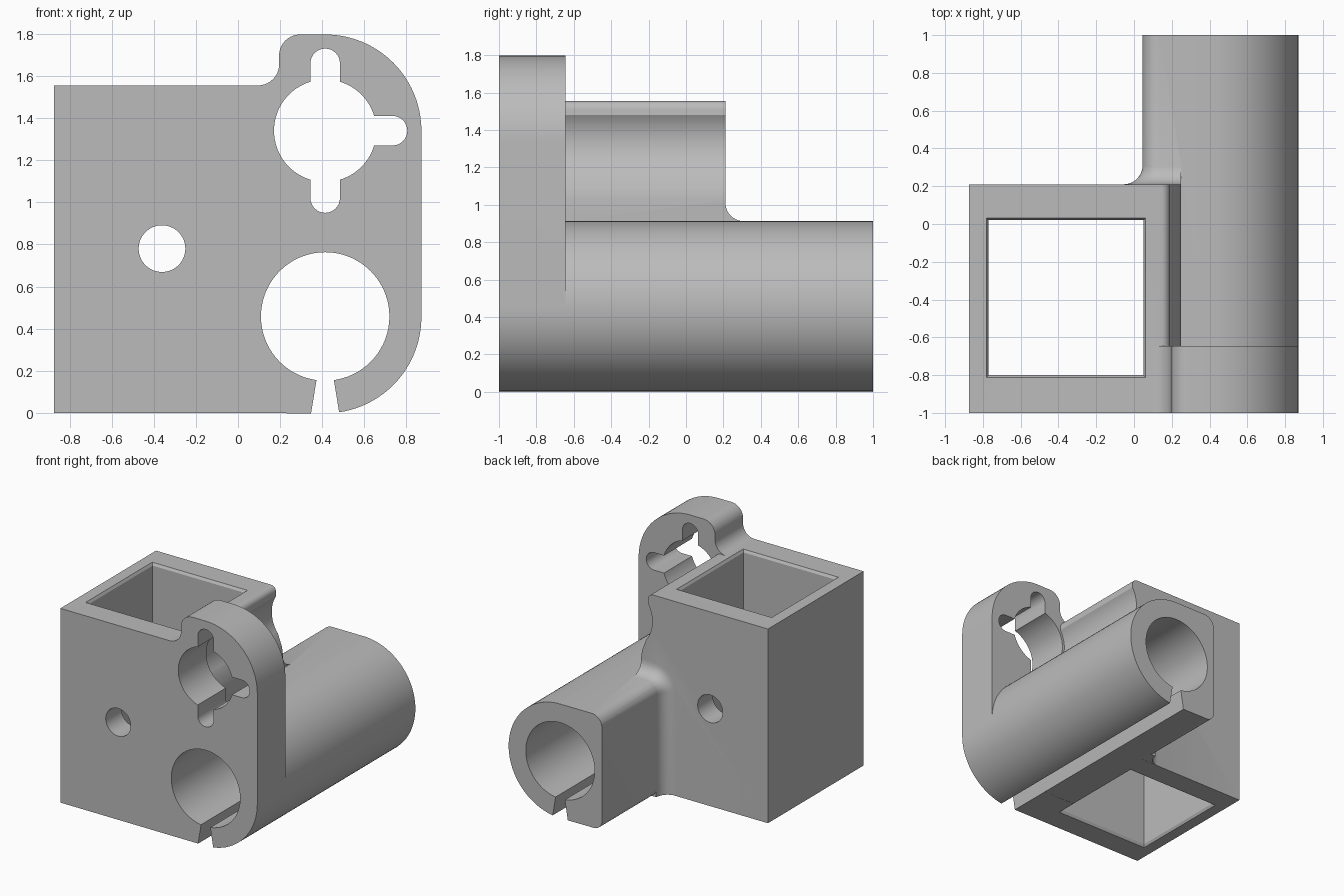
import bpy, bmesh
from math import sin, cos, radians, sqrt

if "Cube" in bpy.data.objects:
    bpy.data.objects.remove(bpy.data.objects["Cube"])

grey = bpy.data.materials.new("matte grey")
grey.use_nodes = True
COLOUR = (0.5, 0.5, 0.5, 1)
grey.diffuse_color = COLOUR
grey.node_tree.nodes["Principled BSDF"].inputs["Base Color"].default_value = COLOUR

CX, CZ, R = 0.414, 0.455, 0.457     # tube axis and outer radius
KZ = 1.34                           # keyed hole height
W, FRONT, STEP, BACK = 0.873, -1, -0.645, 0.21


def arc(x, z, r, start, end, n=24):
    angles = [radians(start + (end - start) * i / n) for i in range(n + 1)]
    return [(x + r * cos(a), z + r * sin(a)) for a in angles]


def loft(name, sections):
    """Closed solid through matching rings of 3D points."""
    bm = bmesh.new()
    rings = [[bm.verts.new(p) for p in s] for s in sections]
    n = len(rings[0])
    for a, b in zip(rings, rings[1:]):
        for i in range(n):
            j = (i + 1) % n
            bm.faces.new((a[i], a[j], b[j], b[i]))
    bm.faces.new(rings[0][::-1])
    bm.faces.new(rings[-1])
    bmesh.ops.recalc_face_normals(bm, faces=bm.faces)
    mesh = bpy.data.meshes.new(name)
    bm.to_mesh(mesh)
    bm.free()
    mesh.materials.append(grey)
    ob = bpy.data.objects.new(name, mesh)
    bpy.context.collection.objects.link(ob)
    return ob


def prism(name, profile, y0, y1):
    return loft(name, [[(x, y, z) for x, z in profile] for y in (y0, y1)])


def combine(target, other, operation):
    mod = target.modifiers.new(other.name, "BOOLEAN")
    mod.operation, mod.object, mod.solver = operation, other, "EXACT"
    bpy.context.view_layer.objects.active = target
    bpy.ops.object.modifier_apply(modifier=mod.name)
    bpy.data.objects.remove(other)


# Front plate with its rounded raised lug
plate = ([(-W, 0)] + arc(CX, CZ, R, -90, 0) + arc(CX, KZ, R, 0, 90)
         + arc(0.295, 1.697, 0.1, 90, 180, 10)
         + arc(0.095, 1.655, 0.1, 0, -90, 10) + [(-W, 1.555)])
body = prism("clamp_body", plate, FRONT, STEP)

# Socket block, its side scooped around the keyed hole
block = ([(-W, 0), (0.25, 0), (0.25, 1.03), (0.242, 1.085), (0.225, 1.13)]
         + arc(CX, KZ, 0.262, 218, 148, 16)
         + arc(0.145, 1.51, 0.045, 0, 90, 8) + [(-W, 1.555)])
combine(body, prism("socket_block", block, STEP, BACK), "UNION")

# Long tube, squared off on the socket side
TOP, LEFT = CZ + R, 0.045
tube = (arc(CX, CZ, R, -90, 0) + arc(CX, CZ, R, 0, 90)
        + arc(LEFT + 0.09, TOP - 0.09, 0.09, 90, 180, 10)
        + arc(LEFT + 0.07, CZ - R + 0.072, 0.07, 180, 270, 10))
combine(body, prism("tube", tube, STEP, 1), "UNION")

# Concave fillet where the tube leaves the block
rings = []
for i in range(11):
    t = 0.1 * (i / 10) ** 1.5
    d = 0.1 - sqrt(max(0, 0.01 - (0.1 - t) ** 2))
    if i == 10:
        d = -0.002
    ring = ([(LEFT - d, 0.001), (0.25, 0.001), (0.25, TOP + d)]
            + arc(LEFT + 0.09, TOP - 0.09, 0.09 + d, 90, 180, 10))
    rings.append([(x, BACK + t, z) for x, z in ring])
rings.insert(0, [(x, BACK - 0.05, z) for x, _, z in rings[0]])
combine(body, loft("tube_fillet", rings), "UNION")


# Square socket through the block, with softened rims
def socket_ring(z, grow):
    x0, x1, y0, y1 = -0.77 - grow, 0.05 + grow, -0.8 - grow, 0.02 + grow
    return [(x0, y0, z), (x1, y0, z), (x1, y1, z), (x0, y1, z)]


socket = [socket_ring(z, g) for z, g in (
    (-0.1, 0.012), (0, 0.012), (0.02, 0), (1.535, 0), (1.555, 0.012), (1.7, 0.012))]
combine(body, loft("socket_cutter", socket), "DIFFERENCE")

# Tube bore and its flared slot
combine(body, prism("bore_cutter", arc(CX, CZ + 0.003, 0.305, 0, 355, 71), -1.1, 1.1), "DIFFERENCE")
slot = [(CX - 0.075, -0.05), (CX + 0.075, -0.05), (CX + 0.034, 0.2), (CX - 0.034, 0.2)]
combine(body, prism("slot_cutter", slot, -1.1, 1.1), "DIFFERENCE")

# Bolt hole through both socket walls
combine(body, prism("bolt_cutter", arc(-0.361, 0.78, 0.111, 0, 350, 35), -1.1, 0.5), "DIFFERENCE")

# Keyed hole: round centre with three round-ended notches
combine(body, prism("key_cutter", arc(CX, KZ, 0.243, 0, 355, 71), -1.1, -0.5), "DIFFERENCE")
for turn in (-90, 0, 90):
    c, s = cos(radians(turn)), sin(radians(turn))
    notch = [(0, 0.07), (0, -0.07)] + arc(0.32, 0, 0.07, -90, 90, 16)
    notch = [(CX + u * c - v * s, KZ + u * s + v * c) for u, v in notch]
    combine(body, prism("notch_cutter", notch, -1.1, -0.5), "DIFFERENCE")

# Smooth the curves and keep the edges crisp
bpy.ops.object.select_all(action="DESELECT")
body.select_set(True)
bpy.context.view_layer.objects.active = body
bpy.ops.object.shade_smooth_by_angle(angle=radians(30))
